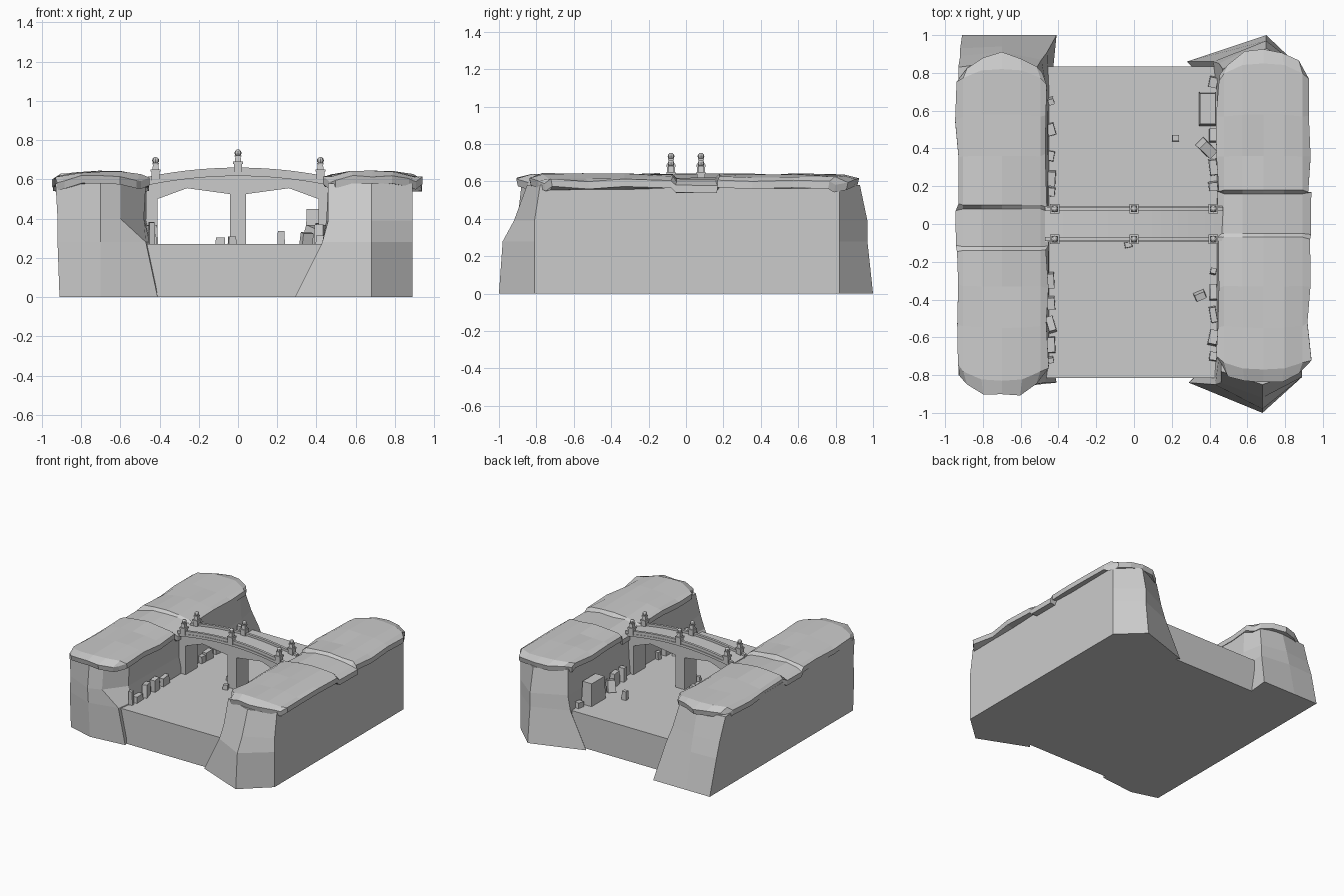
import bpy, bmesh, math, random
from mathutils import Matrix, Vector

random.seed(4)
default_cube = bpy.data.objects.get("Cube")
if default_cube:
    bpy.data.objects.remove(default_cube, do_unlink=True)

# Single stone colour
stone = bpy.data.materials.new("grey stone")
stone.use_nodes = True
stone_colour = (0.6, 0.6, 0.6, 1)
stone.diffuse_color = stone_colour
stone.node_tree.nodes["Principled BSDF"].inputs["Base Color"].default_value = stone_colour


def finish(name, bm):
    """Turn a bmesh into a named stone object."""
    bmesh.ops.recalc_face_normals(bm, faces=bm.faces)
    mesh = bpy.data.meshes.new(name)
    bm.to_mesh(mesh)
    bm.free()
    mesh.materials.append(stone)
    obj = bpy.data.objects.new(name, mesh)
    bpy.context.collection.objects.link(obj)
    return obj


def add_box(bm, centre, size, turn=0, tilt=0, taper=1):
    """Add a box; taper narrows its top."""
    made = bmesh.ops.create_cube(bm, size=1)["verts"]
    for v in made:
        if v.co.z > 0:
            v.co.x *= taper
            v.co.y *= taper
    matrix = (Matrix.Translation(centre) @ Matrix.Rotation(turn, 4, "Z")
              @ Matrix.Rotation(tilt, 4, "X") @ Matrix.Diagonal((*size, 1)))
    bmesh.ops.transform(bm, matrix=matrix, verts=made)


def bridge_rings(bm, rings):
    """Skin closed rings of vertices one after another."""
    for low, high in zip(rings, rings[1:]):
        count = len(low)
        for i in range(count):
            j = (i + 1) % count
            bm.faces.new((low[i], low[j], high[j], high[i]))


def loft_cliff(name, levels):
    bm = bmesh.new()
    rings = [[bm.verts.new((x, y, z)) for x, y in ring] for z, ring in levels]
    bridge_rings(bm, rings)
    bm.faces.new(rings[0])
    bm.faces.new(rings[-1])
    return finish(name, bm)


def extrude_profile(bm, points, y_low, y_high):
    """Extrude an x-z outline along y."""
    rings = [[bm.verts.new((x, y, z)) for x, z in points] for y in (y_low, y_high)]
    bridge_rings(bm, rings)
    for ring in rings:
        bm.faces.new(ring)


# Cliffs: outlines start at the outer front corner and run along the inner wall
loft_cliff("right_cliff", [
    (0, [(-.91, -.81), (-.7, -.87), (-.41, -.84), (-.44, -.68),
         (-.44, .7), (-.41, 1), (-.7, 1), (-.91, 1)]),
    (.28, [(-.92, -.81), (-.7, -.89), (-.47, -.84), (-.45, -.7),
           (-.45, .7), (-.46, .91), (-.7, .94), (-.92, .93)]),
    (.4, [(-.92, -.8), (-.7, -.9), (-.6, -.86), (-.48, -.7),
          (-.46, .7), (-.49, .87), (-.7, .91), (-.92, .89)]),
    (.58, [(-.93, -.8), (-.7, -.88), (-.6, -.84), (-.47, -.7),
           (-.47, .7), (-.52, .82), (-.7, .86), (-.93, .83)])])
loft_cliff("left_cliff", [
    (0, [(.89, -.81), (.68, -1), (.29, -.84), (.43, -.7),
         (.43, .7), (.28, .86), (.7, 1), (.89, .82)]),
    (.28, [(.89, -.81), (.68, -.98), (.43, -.85), (.44, -.7),
           (.44, .7), (.42, .86), (.7, .97), (.89, .82)]),
    (.39, [(.89, -.81), (.68, -.92), (.46, -.84), (.45, -.7),
           (.45, .7), (.45, .85), (.7, .97), (.89, .82)]),
    (.58, [(.89, -.78), (.68, -.85), (.46, -.78), (.46, -.7),
           (.46, .7), (.47, .82), (.7, .93), (.89, .82)])])


# Overhanging rock caps with a sunken path across the middle
def make_cap(name, x_low, x_high, y_low, y_high, path_low, path_high):
    columns = [-1, -.85, -.45, 0, .45, .85, 1]
    rows = [y_low, y_low + .08, -.55, -.33, path_low - .02, path_low,
            path_high, path_high + .02, .36, .58, y_high - .08, y_high]
    bm = bmesh.new()
    top, bottom = [], []
    for r, y in enumerate(rows):
        on_path = r in (5, 6)
        end_row = r in (0, len(rows) - 1)
        upper, lower = [], []
        for u in columns:
            pull = .11 * abs(u) ** 3 * (abs(y) / .9) ** 4
            yy = y - math.copysign(pull, y)
            width = 1 - (.1 if end_row else 0)
            x = (x_low + x_high) / 2 + u * width * (x_high - x_low) / 2
            edge = abs(u) == 1
            if edge:
                x += random.uniform(-.012, .012)
            if end_row or edge:
                yy += random.uniform(-.015, .015)
            z = .637 - .03 * u ** 4 - (.022 if end_row else 0) - (.022 if on_path else 0)
            z += random.uniform(-.008, .008)
            upper.append(bm.verts.new((x, yy, z)))
            drop = .04 if edge or end_row else .06
            lower.append(bm.verts.new((x, yy * .99, z - drop)))
        top.append(upper)
        bottom.append(lower)
    for grid in (top, bottom):
        for a, b in zip(grid, grid[1:]):
            for i in range(len(columns) - 1):
                bm.faces.new((a[i], a[i + 1], b[i + 1], b[i]))
    rims = [top[0] + [row[-1] for row in top[1:]] + top[-1][-2::-1]
            + [row[0] for row in top[-2:0:-1]],
            bottom[0] + [row[-1] for row in bottom[1:]] + bottom[-1][-2::-1]
            + [row[0] for row in bottom[-2:0:-1]]]
    bridge_rings(bm, rims)
    return finish(name, bm)


make_cap("right_cliff_cap", -.94, -.46, -.91, .9, -.12, .08)
make_cap("left_cliff_cap", .44, .93, -.85, .93, -.05, .16)

# Valley floor
bm = bmesh.new()
add_box(bm, (0, .01, .135), (.94, 1.65, .27))
finish("valley_floor", bm)


# Arched bridge
def deck_height(x):
    return .642 - .22 * x * x


def mirrored(points):
    return points + [(-x, z) for x, z in reversed(points)]


steps = [i / 10 * .47 for i in range(-10, 11)]
bm = bmesh.new()
half = [(-.47, .26), (-.41, .26), (-.41, .5), (-.26, .555), (-.04, .525), (-.04, .26)]
extrude_profile(bm, mirrored(half) + [(x, deck_height(x)) for x in reversed(steps)],
                -.075, .075)
finish("bridge_arches", bm)

# Low parapets and a slim moulding below each
for side, y in (("front", -.08), ("back", .08)):
    bm = bmesh.new()
    for bottom, height, width in ((-.01, .028, .02), (-.025, .02, .028)):
        base = [(x, deck_height(x) + bottom) for x in steps]
        extrude_profile(bm, base + [(x, z + height) for x, z in reversed(base)],
                        y - width / 2, y + width / 2)
    finish(side + "_parapet", bm)

    # Posts with ball finials
    for place, x in (("right", -.42), ("middle", 0), ("left", .42)):
        bm = bmesh.new()
        z = deck_height(x)
        add_box(bm, (x, y, z + .015), (.042, .042, .05))
        add_box(bm, (x, y, z + .042), (.05, .05, .012))
        add_box(bm, (x, y, z + .06), (.034, .034, .03), taper=.75)
        add_box(bm, (x, y, z + .077), (.034, .034, .007))
        bmesh.ops.create_uvsphere(bm, u_segments=8, v_segments=6, radius=.018,
                                  matrix=Matrix.Translation((x, y, z + .093)))
        finish(f"{side}_{place}_post", bm)

# Scattered blocks at the foot of each inner wall
for name, x, places in (("right", -.44, (-.72, -.64, -.53, -.42, -.3, .17, .24, .36, .5, .65)),
                        ("left", .42, (-.7, -.6, -.48, -.36, -.25, .2, .3, .47, .75))):
    bm = bmesh.new()
    for y in places:
        size = Vector((random.uniform(.03, .05), random.uniform(.03, .09),
                       random.uniform(.04, .12)))
        add_box(bm, (x, y, .265 + size.z / 2), size,
                random.uniform(-.3, .3), random.uniform(-.1, .1), .9)
    finish(name + "_wall_rubble", bm)

# Larger blocks and lone stones
for name, spot, size, turn, tilt in (
        ("tall_block", (.39, .61), (.09, .18, .18), 0, 0),
        ("leaning_block", (.385, .4), (.06, .09, .09), .8, .3),
        ("front_block", (.35, -.38), (.06, .04, .06), .4, .2),
        ("standing_stone", (.22, .455), (.038, .035, .07), 0, 0),
        ("pillar_stone", (-.03, -.11), (.04, .03, .04), .2, 0),
        ("small_stone", (-.09, .03), (.05, .04, .035), 0, 0)):
    bm = bmesh.new()
    add_box(bm, (*spot, .268 + size[2] / 2), size, turn, tilt, .9)
    finish(name, bm)
